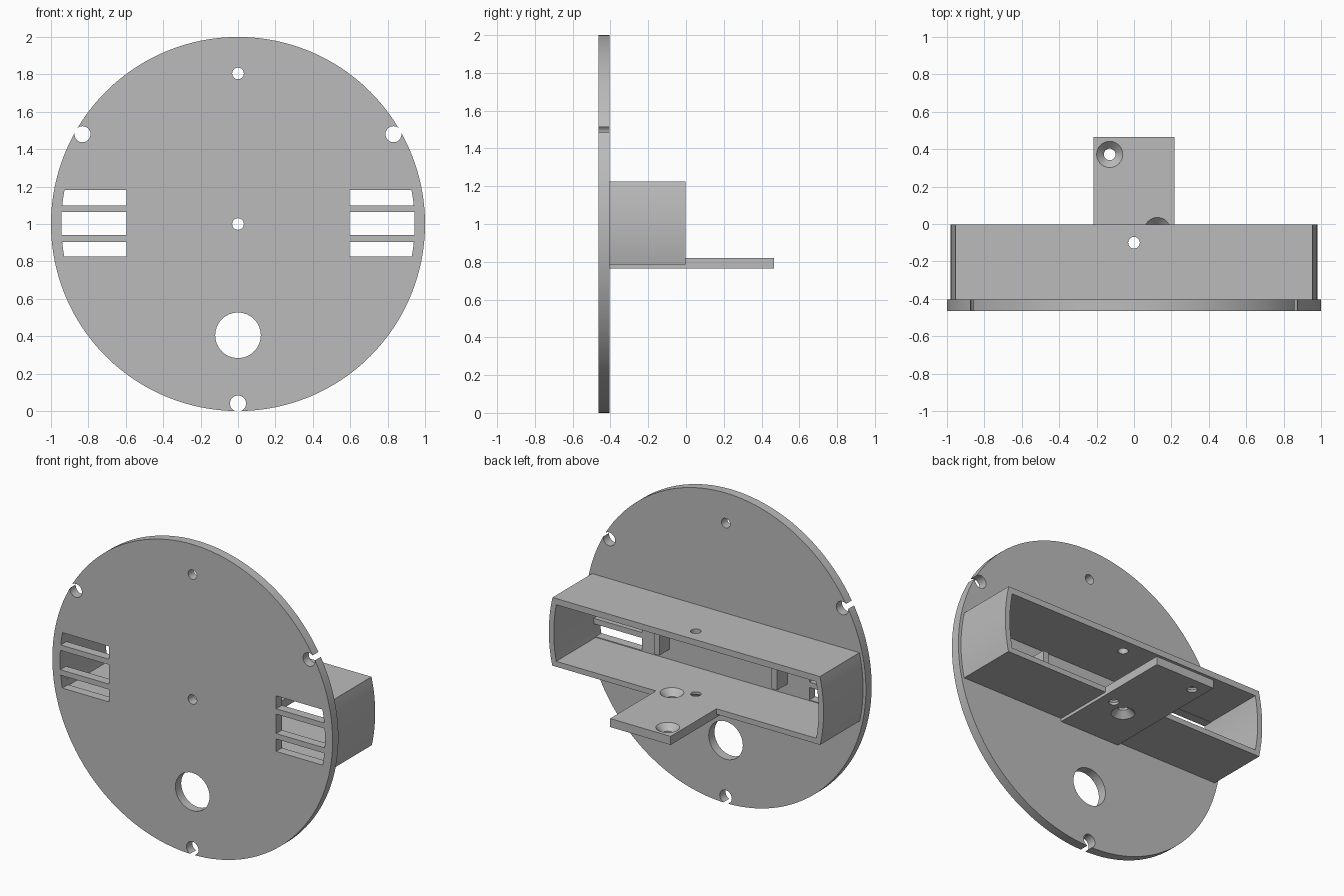
import bpy, bmesh, math
from mathutils import Matrix, Vector

cube = bpy.data.objects.get("Cube")
if cube:
    bpy.data.objects.remove(cube, do_unlink=True)

GREY = (0.5, 0.5, 0.5, 1.0)
mat = bpy.data.materials.new("plain grey")
mat.use_nodes = True
mat.diffuse_color = GREY
bsdf = next(n for n in mat.node_tree.nodes if n.type == 'BSDF_PRINCIPLED')
bsdf.inputs["Base Color"].default_value = GREY

# Key depths along y and heights along z
FRONT, BACK, OPEN, END = -0.464, -0.405, -0.002, 0.465
FLOOR, PLATE_BOTTOM = 0.82, 0.765


def make(name, bm):
    bmesh.ops.recalc_face_normals(bm, faces=bm.faces)
    mesh = bpy.data.meshes.new(name)
    bm.to_mesh(mesh)
    bm.free()
    mesh.materials.append(mat)
    ob = bpy.data.objects.new(name, mesh)
    bpy.context.collection.objects.link(ob)
    return ob


def box(name, x, y, z):
    bm = bmesh.new()
    bmesh.ops.create_cube(bm, size=1)
    for v in bm.verts:
        v.co = [(a + b) / 2 + c * (b - a) for c, (a, b) in zip(v.co, (x, y, z))]
    return make(name, bm)


def cone(name, x, y, z0, z1, r0, r1, sides=32):
    """Upright cone or cylinder from z0 to z1."""
    bm = bmesh.new()
    bmesh.ops.create_cone(bm, cap_ends=True, segments=sides, radius1=r0, radius2=r1,
                          depth=z1 - z0, matrix=Matrix.Translation((x, y, (z0 + z1) / 2)))
    return make(name, bm)


def rod(name, x, z, y0, y1, r, sides=32):
    """Cylinder lying along y."""
    bm = bmesh.new()
    place = Matrix.Translation((x, (y0 + y1) / 2, z)) @ Matrix.Rotation(math.pi / 2, 4, 'X')
    bmesh.ops.create_cone(bm, cap_ends=True, segments=sides, radius1=r, radius2=r,
                          depth=y1 - y0, matrix=place)
    return make(name, bm)


def arc(radius, z0, z1, side, steps=16):
    """Points on a circle about the disc centre, between two heights."""
    zs = [z0 + (z1 - z0) * i / steps for i in range(steps + 1)]
    return [(side * math.sqrt(radius ** 2 - (z - 1) ** 2), z) for z in zs]


def prism(name, outline, y0, y1):
    """Extrude an x-z outline along y."""
    bm = bmesh.new()
    face = bm.faces.new([bm.verts.new((x, y0, z)) for x, z in outline])
    top = bmesh.ops.extrude_face_region(bm, geom=[face])["geom"]
    verts = [g for g in top if isinstance(g, bmesh.types.BMVert)]
    bmesh.ops.translate(bm, verts=verts, vec=Vector((0, y1 - y0, 0)))
    return make(name, bm)


def round_ended(name, radius, z0, z1, y0, y1):
    outline = arc(radius, z0, z1, 1) + arc(radius, z0, z1, -1)[::-1]
    return prism(name, outline, y0, y1)


def cut(ob, cutters):
    for c in cutters:
        mod = ob.modifiers.new("cut", 'BOOLEAN')
        mod.operation, mod.solver, mod.object = 'DIFFERENCE', 'EXACT', c
    bpy.context.view_layer.update()
    graph = bpy.context.evaluated_depsgraph_get()
    mesh = bpy.data.meshes.new_from_object(ob.evaluated_get(graph))
    ob.modifiers.clear()
    ob.data = mesh
    for c in cutters:
        bpy.data.objects.remove(c, do_unlink=True)


# Face disc with round holes, rim notches and side vents
disc = rod("face_disc", 0, 1, FRONT, BACK, 1.0, 128)
holes = [(0, 1.805, 0.031), (0, 1.0, 0.031), (0, 0.405, 0.122)]
for angle in (30, 150, 270):
    a = math.radians(angle)
    holes.append((0.96 * math.cos(a), 1 + 0.96 * math.sin(a), 0.043))
cutters = [rod("hole_cutter", x, z, FRONT - 0.1, BACK + 0.1, r) for x, z, r in holes]
for side in (1, -1):
    for z0, z1 in ((0.825, 0.905), (0.94, 1.065), (1.1, 1.183)):
        outline = [(side * 0.597, z0)] + arc(0.945, z0, z1, side, 8) + [(side * 0.597, z1)]
        cutters.append(prism("vent_cutter", outline, FRONT - 0.1, BACK + 0.1))
cut(disc, cutters)

# Open-backed housing with curved ends, notched for the plate
housing = round_ended("housing", 0.98, 0.785, 1.225, BACK, OPEN)
cut(housing, [
    round_ended("cavity_cutter", 0.945, FLOOR, 1.185, BACK - 0.1, OPEN + 0.1),
    box("plate_cutter", (-0.216, 0.216), (BACK - 0.1, OPEN + 0.1), (0.7, FLOOR + 0.01)),
    cone("top_hole_cutter", 0, -0.1, 1.1, 1.3, 0.031, 0.031),
])

# Mounting plate: two screw holes sunk from above, one from below
plate = box("mounting_plate", (-0.216, 0.216), (BACK, END), (PLATE_BOTTOM, FLOOR))
cutters = []
for x, y, above in ((-0.13, 0.372, True), (0.125, -0.035, True), (0, -0.1, False)):
    cutters.append(cone("screw_cutter", x, y, 0.7, 0.9, 0.031, 0.031))
    if above:
        cutters.append(cone("sink_cutter", x, y, FLOOR - 0.045, FLOOR + 0.01, 0.025, 0.08))
    else:
        cutters.append(cone("sink_cutter", x, y, PLATE_BOTTOM - 0.01, PLATE_BOTTOM + 0.045,
                            0.08, 0.025))
cut(plate, cutters)

# Small upright tabs inside the housing
tabs = [box(f"{word}_tab", sorted((s * 0.4, s * 0.44)), (BACK, -0.3), (0.885, 1.115))
        for word, s in (("left", 1), ("right", -1))]

# Smooth the round walls and keep the edges sharp
bpy.ops.object.select_all(action='DESELECT')
for ob in (disc, housing, plate, *tabs):
    ob.select_set(True)
bpy.context.view_layer.objects.active = disc
bpy.ops.object.shade_smooth_by_angle(angle=math.radians(30))
